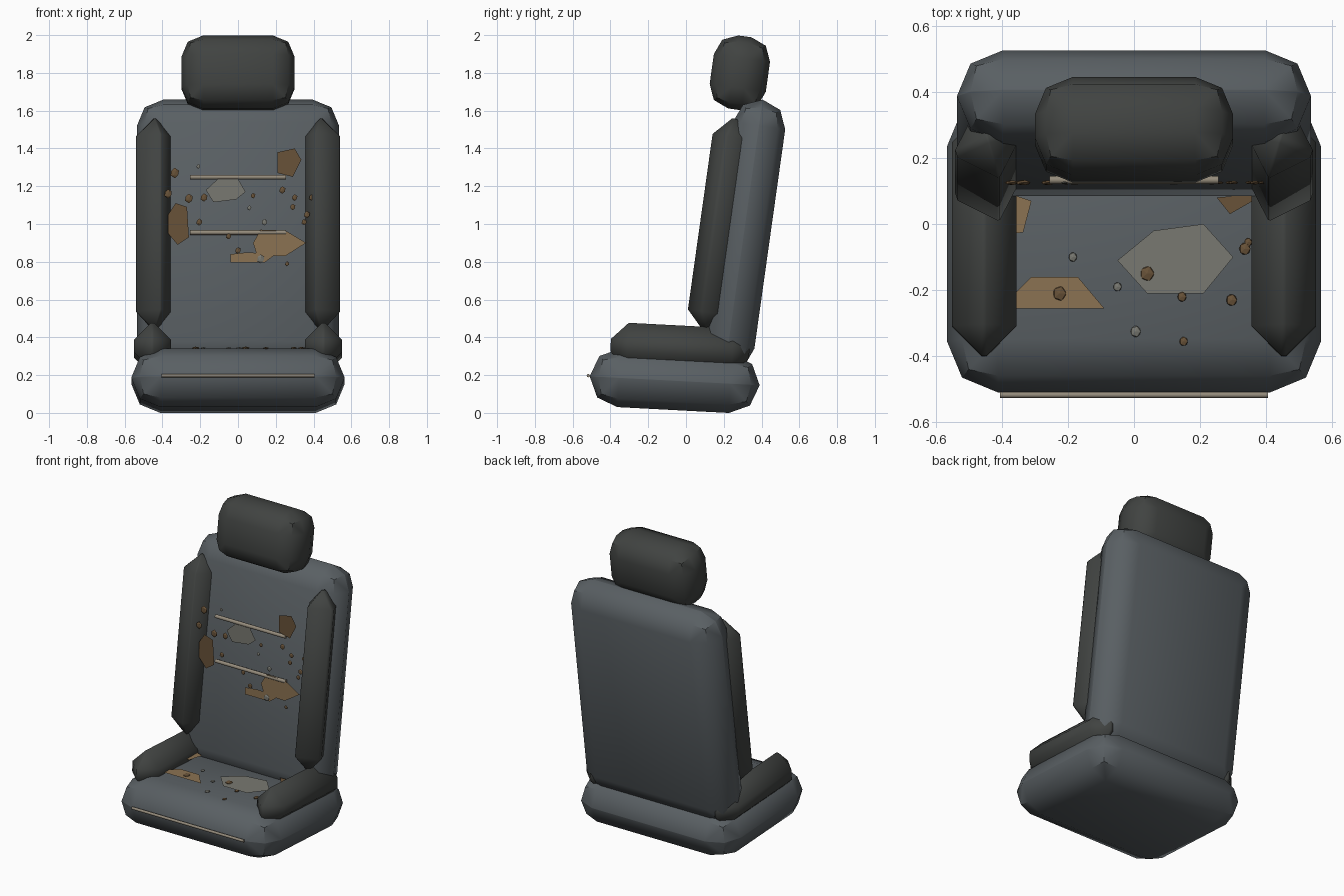
import bpy, bmesh
from math import radians
from mathutils import Matrix, Vector

if "Cube" in bpy.data.objects:
    bpy.data.objects.remove(bpy.data.objects["Cube"])


def material(name, rgb):
    m = bpy.data.materials.new(name)
    m.diffuse_color = (*rgb, 1)
    m.use_nodes = True
    m.node_tree.nodes["Principled BSDF"].inputs["Base Color"].default_value = m.diffuse_color
    return m


FABRIC = material("slate_fabric", (0.10, 0.115, 0.125))
TRIM = material("dark_trim", (0.052, 0.056, 0.053))
TAN = material("tan_stain", (0.26, 0.17, 0.085))
BROWN = material("brown_stain", (0.14, 0.085, 0.04))
GREY = material("grey_stain", (0.19, 0.19, 0.165))
PIPING = material("piping", (0.30, 0.26, 0.20))


def finish(name, bm, mat, smooth=None):
    me = bpy.data.meshes.new(name)
    bm.to_mesh(me)
    bm.free()
    ob = bpy.data.objects.new(name, me)
    bpy.context.collection.objects.link(ob)
    me.materials.append(mat)
    if smooth:
        bpy.ops.object.select_all(action='DESELECT')
        ob.select_set(True)
        bpy.context.view_layer.objects.active = ob
        bpy.ops.object.shade_smooth_by_angle(angle=radians(smooth))
    return ob


def cushion(name, size, centre, tilt, bevel, segments, mat, turn=0):
    """Rounded box leaning back by tilt, turned about its own upright by turn."""
    bm = bmesh.new()
    bmesh.ops.create_cube(bm, size=1, matrix=Matrix.Diagonal((*size, 1)))
    bmesh.ops.bevel(bm, geom=bm.edges[:], offset=bevel, segments=segments,
                    profile=0.5, affect='EDGES')
    bm.transform(Matrix.Translation(centre) @ Matrix.Rotation(radians(tilt), 4, 'X')
                 @ Matrix.Rotation(radians(turn), 4, 'Z'))
    return finish(name, bm, mat, 46)


def rod(name, centre, length, radius):
    bm = bmesh.new()
    bmesh.ops.create_cone(bm, cap_ends=True, segments=8, radius1=radius,
                          radius2=radius, depth=length)
    bm.transform(Matrix.Translation(centre) @ Matrix.Rotation(radians(90), 4, 'Y'))
    return finish(name, bm, PIPING, 50)


def on_back(x, z, y=0.125):
    return Vector((x, y, z))


def on_seat(x, y, z=0.343):
    return Vector((x, y, z))


def stain(name, points, place, mat):
    bm = bmesh.new()
    f = bm.faces.new([bm.verts.new(place(*p)) for p in points])
    f.normal_update()
    if f.normal.z - f.normal.y < 0:
        f.normal_flip()
    return finish(name, bm, mat)


def crumbs(name, spots, place, mat, flat):
    bm = bmesh.new()
    for u, v, r in spots:
        scale = Matrix.Diagonal((*[r * k for k in flat], 1))
        bmesh.ops.create_icosphere(bm, subdivisions=1, radius=1,
                                   matrix=Matrix.Translation(place(u, v)) @ scale)
    return finish(name, bm, mat)


# Main cushions
cushion("seat", (1.13, 0.90, 0.31), (0, -0.06, 0.17), -3, 0.154, 2, FABRIC)
cushion("backrest", (1.07, 0.28, 1.45), (0, 0.305, 0.94), -8, 0.139, 2, FABRIC)
cushion("headrest", (0.60, 0.30, 0.39), (0, 0.285, 1.80), -8, 0.115, 2, TRIM)

# Side bolsters
for side, s in (("left", -1), ("right", 1)):
    cushion(f"seat_bolster_{side}", (0.195, 0.735, 0.245), (s * 0.453, -0.032, 0.34),
            -3, 0.09, 1, TRIM)
    cushion(f"back_bolster_{side}", (0.20, 0.215, 1.13), (s * 0.442, 0.178, 0.998),
            -8, 0.096, 1, TRIM, turn=-s * 18)

# Piping and seams
rod("front_piping", (0, -0.517, 0.197), 0.81, 0.009)
rod("upper_seam", (0, 0.133, 1.248), 0.51, 0.012)
rod("lower_seam", (0, 0.133, 0.955), 0.51, 0.012)

# Stains on the backrest (x, z)
stain("back_stain_top", [(.21, 1.38), (.30, 1.40), (.335, 1.34), (.29, 1.25), (.21, 1.27)],
      on_back, BROWN)
stain("back_stain_grey", [(-.17, 1.18), (-.10, 1.245), (0, 1.24), (.04, 1.17), (-.01, 1.13),
                          (-.13, 1.115)], on_back, GREY)
stain("back_stain_side", [(-.37, 1.05), (-.33, 1.11), (-.27, 1.09), (-.26, .93), (-.32, .89),
                          (-.37, .95)], on_back, BROWN)
stain("back_stain_low", [(.08, .90), (.12, .97), (.26, .96), (.36, .90), (.25, .83), (.10, .835)],
      on_back, TAN)
stain("back_stain_strip", [(-.04, .84), (.05, .85), (.20, .84), (.14, .795), (-.04, .795)],
      lambda x, z: on_back(x, z, 0.128), TAN)

# Stains on the seat (x, y)
stain("seat_stain_tan", [(-.37, -.255), (-.09, -.255), (-.17, -.16), (-.31, -.16), (-.37, -.22)],
      on_seat, TAN)
stain("seat_stain_grey", [(-.05, -.11), (.06, -.02), (.21, 0), (.30, -.10), (.21, -.21),
                          (.04, -.21)], on_seat, GREY)
stain("seat_stain_left", [(-.37, -.03), (-.335, -.025), (-.31, .07), (-.37, .09)], on_seat, TAN)
stain("seat_stain_right", [(.25, .08), (.29, .03), (.36, .07), (.36, .09)], on_seat, BROWN)

# Crumbs: two flat coordinates and a radius each
back_flat, seat_flat = (1, 0.35, 1.1), (1, 1.1, 0.35)
crumbs("back_crumbs_brown", [
    (-.335, 1.27, .025), (-.37, 1.16, .022), (-.26, 1.135, .023), (-.18, 1.14, .02),
    (-.205, 1.01, .017), (-.05, .935, .015), (0, .86, .016), (.08, 1.15, .013),
    (.235, 1.18, .018), (.30, 1.14, .016), (.29, 1.09, .015), (.39, 1.14, .015),
    (.365, 1.05, .017), (.35, 1.01, .015), (.26, .79, .012)], on_back, BROWN, back_flat)
crumbs("back_crumbs_grey", [(-.21, 1.305, .011), (.06, 1.085, .012), (.14, 1.01, .016),
                            (.12, .815, .021)], on_back, GREY, back_flat)
crumbs("seat_crumbs_brown", [
    (-.225, -.21, .022), (.04, -.15, .023), (.145, -.22, .015), (.295, -.23, .018),
    (.335, -.075, .019), (.345, -.055, .013), (.15, -.355, .014)], on_seat, BROWN, seat_flat)
crumbs("seat_crumbs_grey", [(-.185, -.10, .014), (-.05, -.19, .014), (.005, -.325, .017)],
       on_seat, GREY, seat_flat)
